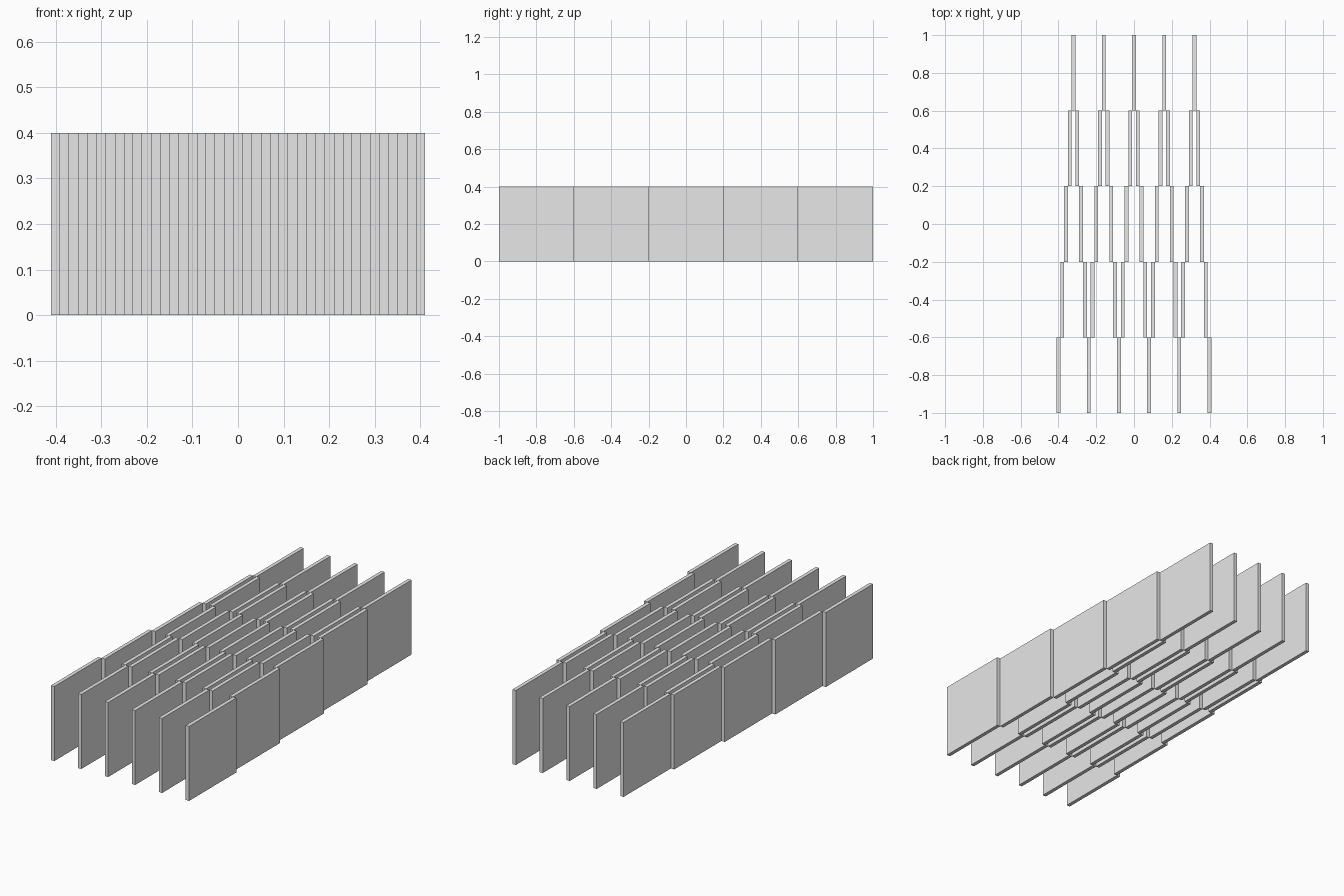
import bpy

if "Cube" in bpy.data.objects:
    bpy.data.objects.remove(bpy.data.objects["Cube"], do_unlink=True)

THICK, SIDE = 0.02, 0.4      # panel thickness, square side
COUNT, ROWS = 41, 5          # panels across, steps per zigzag leg

# Plain grey finish
GREY = (0.8, 0.8, 0.8, 1)
grey = bpy.data.materials.new("light grey")
grey.use_nodes = True
grey.diffuse_color = GREY
grey.node_tree.nodes["Principled BSDF"].inputs["Base Color"].default_value = GREY


def add_panel(index, x, y):
    bpy.ops.mesh.primitive_cube_add(size=1, location=(x, y, SIDE / 2))
    panel = bpy.context.object
    panel.name = f"panel_{index + 1}"
    panel.scale = (THICK, SIDE, SIDE)
    bpy.ops.object.transform_apply(location=False, rotation=False, scale=True)
    panel.data.materials.append(grey)


# Upright square panels stepping back and forth in a zigzag
leg = ROWS - 1
for i in range(COUNT):
    row = leg - abs(i % (2 * leg) - leg)
    add_panel(i, (i - (COUNT - 1) / 2) * THICK, (row - leg / 2) * SIDE)
